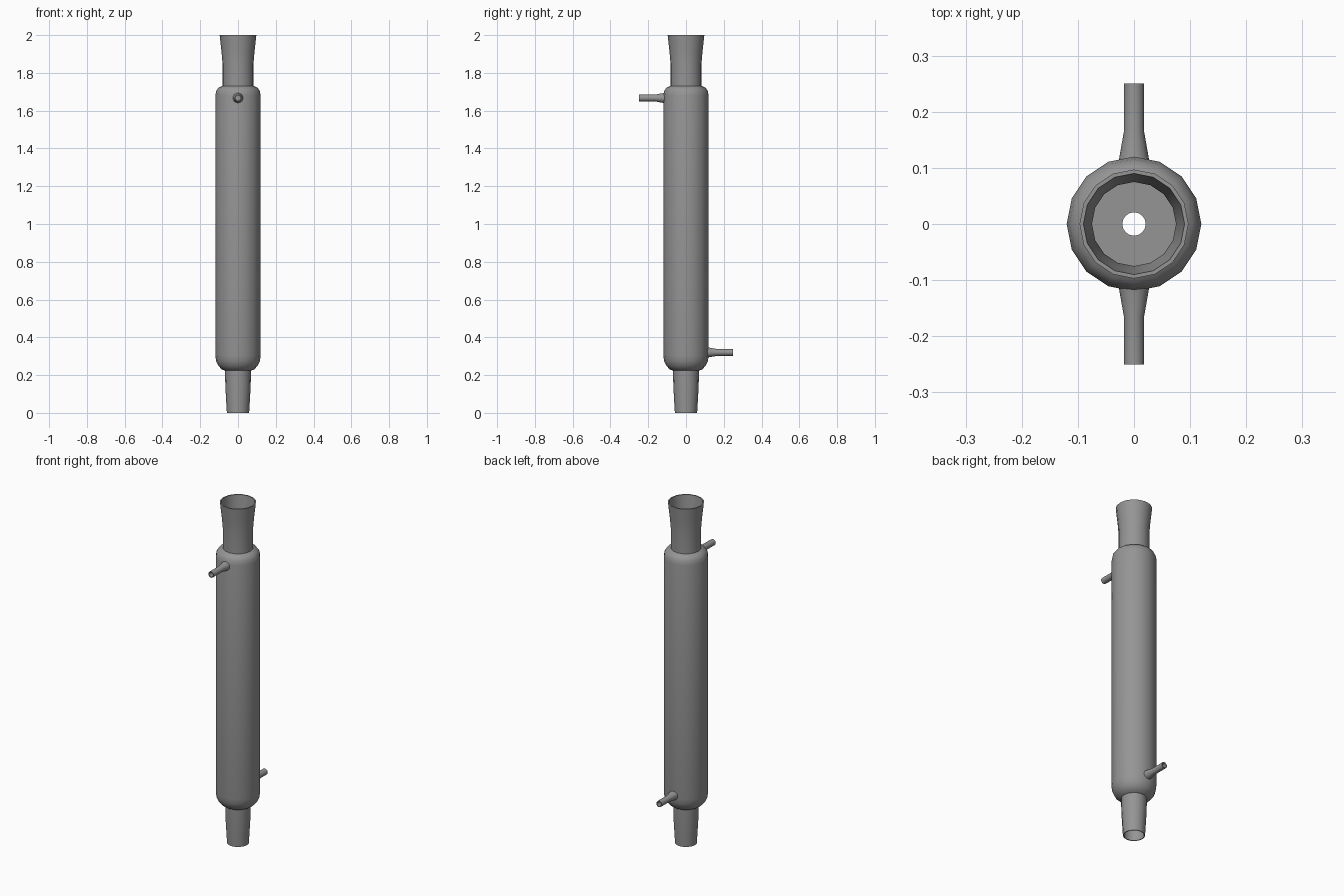
import bpy
import math
from mathutils import Matrix

SIDES = 16
cube = bpy.data.objects.get("Cube")
if cube:
    bpy.data.objects.remove(cube, do_unlink=True)

glass = bpy.data.materials.new("grey glass")
glass.use_nodes = True
grey = (0.3, 0.3, 0.3, 1)
glass.diffuse_color = grey
glass.node_tree.nodes["Principled BSDF"].inputs["Base Color"].default_value = grey


def lathe(name, profile, sides=SIDES, closed=False, matrix=None):
    """Turn a profile of (radius, height) points around the z axis."""
    verts = [(r * math.cos(k * math.tau / sides), r * math.sin(k * math.tau / sides), z)
             for r, z in profile for k in range(sides)]
    count = len(profile)
    faces = []
    for i in range(count if closed else count - 1):
        j = (i + 1) % count
        for k in range(sides):
            n = (k + 1) % sides
            faces.append((i * sides + k, i * sides + n, j * sides + n, j * sides + k))
    mesh = bpy.data.meshes.new(name)
    mesh.from_pydata(verts, [], faces)
    mesh.materials.append(glass)
    if matrix:
        mesh.transform(matrix)
    obj = bpy.data.objects.new(name, mesh)
    bpy.context.collection.objects.link(obj)
    bpy.ops.object.select_all(action="DESELECT")
    obj.select_set(True)
    bpy.context.view_layer.objects.active = obj
    bpy.ops.object.shade_smooth_by_angle(angle=math.radians(35))
    return obj


# Water jacket with rounded shoulders
lathe("water_jacket", [(0.066, 0.222), (0.085, 0.23), (0.105, 0.25), (0.116, 0.275),
                       (0.12, 0.305), (0.12, 1.68), (0.115, 1.705),
                       (0.103, 1.722), (0.08, 1.732)])

# Flared socket at the top, open above a floor with a central hole
lathe("top_socket", [(0.021, 1.722), (0.082, 1.722), (0.082, 1.85), (0.087, 1.91),
                     (0.097, 2.0), (0.09, 2.0), (0.08, 1.91), (0.075, 1.85),
                     (0.075, 1.73), (0.021, 1.73)], closed=True)

# Tapered joint at the bottom, open below
lathe("bottom_joint", [(0.021, 0.235), (0.069, 0.235), (0.067, 0.14), (0.059, 0),
                       (0.054, 0), (0.061, 0.14), (0.062, 0.225), (0.021, 0.225)],
      closed=True)

# Narrow tube through the jacket
lathe("inner_tube", [(0.021, 0.23), (0.021, 1.726)])

# Hose nozzles: upper one at the front, lower one at the back
nozzle = [(0.028, 0.108), (0.018, 0.165), (0.018, 0.25),
          (0.013, 0.25), (0.013, 0.165), (0.021, 0.108)]
for name, height, side in (("upper_hose_nozzle", 1.667, 1), ("lower_hose_nozzle", 0.32, -1)):
    place = Matrix.Translation((0, 0, height)) @ Matrix.Rotation(side * math.pi / 2, 4, "X")
    lathe(name, nozzle, closed=True, matrix=place)
